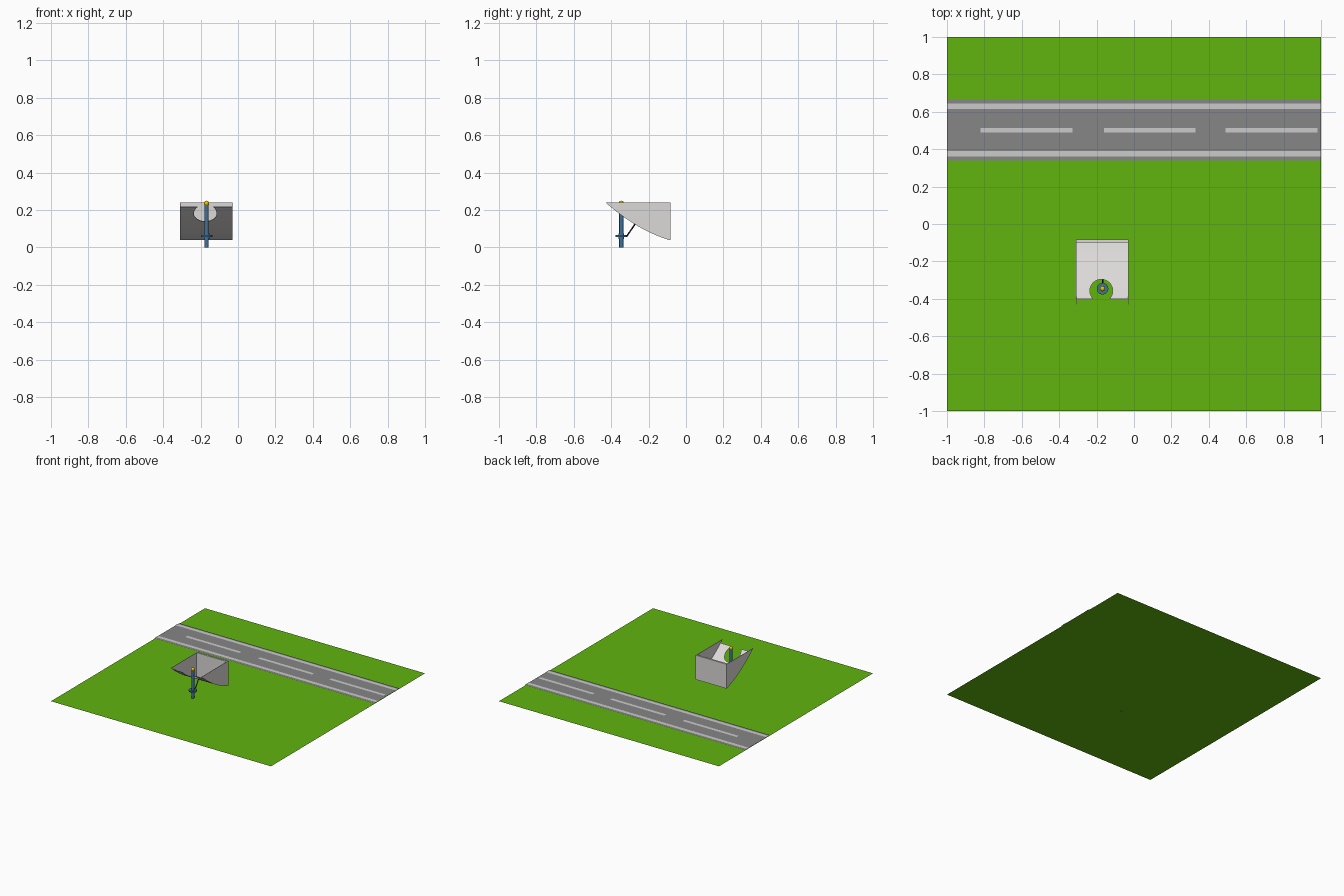
import bpy, bmesh, math
from mathutils import Vector

if "Cube" in bpy.data.objects:
    bpy.data.objects.remove(bpy.data.objects["Cube"])


def mat(name, rgb):
    m = bpy.data.materials.new(name)
    m.diffuse_color = (*rgb, 1)
    m.use_nodes = True
    m.node_tree.nodes["Principled BSDF"].inputs["Base Color"].default_value = m.diffuse_color
    return m


GREEN = mat("grass", (0.12, 0.46, 0.005))
ASPHALT = mat("asphalt", (0.24, 0.24, 0.24))
WHITE = mat("paint", (0.75, 0.73, 0.75))
PANEL = mat("panel", (0.72, 0.70, 0.69))
BLUE = mat("blue", (0.05, 0.17, 0.33))
YELLOW = mat("yellow", (0.8, 0.55, 0.0))
BLACK = mat("black", (0.02, 0.02, 0.02))


def mesh(name, verts, faces, material):
    me = bpy.data.meshes.new(name)
    me.from_pydata(verts, [], faces)
    bm = bmesh.new()
    bm.from_mesh(me)
    if len(faces) > 1:
        bmesh.ops.recalc_face_normals(bm, faces=bm.faces)
    bm.to_mesh(me)
    bm.free()
    ob = bpy.data.objects.new(name, me)
    bpy.context.collection.objects.link(ob)
    if material:
        me.materials.append(material)
    return ob


def flat(name, x0, x1, y0, y1, z, material):
    return mesh(name, [(x0, y0, z), (x1, y0, z), (x1, y1, z), (x0, y1, z)],
                [(0, 1, 2, 3)], material)


def extrude_x(name, profile, x0, x1, material):
    """Solid from a closed (y, z) profile, extruded along x."""
    n = len(profile)
    verts = [(x, y, z) for x in (x0, x1) for y, z in profile]
    faces = [tuple(range(n)), tuple(range(n, 2 * n))]
    faces += [(i, (i + 1) % n, n + (i + 1) % n, n + i) for i in range(n)]
    return mesh(name, verts, faces, material)


def rod(name, a, b, r, material, sides=24):
    a, b = Vector(a), Vector(b)
    bpy.ops.mesh.primitive_cylinder_add(vertices=sides, radius=r, depth=(b - a).length,
                                        location=(a + b) / 2)
    ob = bpy.context.object
    ob.name = name
    ob.rotation_euler = (b - a).to_track_quat('Z', 'Y').to_euler()
    if material:
        ob.data.materials.append(material)
    bpy.ops.object.shade_smooth_by_angle(angle=math.radians(40))
    return ob


# Grass and road, layered as thin sheets
flat("grass", -1, 1, -1, 1, 0, GREEN)
flat("road", -1, 1, 0.34, 0.665, 0.005, ASPHALT)
for i, y in enumerate((0.376, 0.63)):
    flat(f"road_edge_line_{i}", -1, 1, y - 0.014, y + 0.014, 0.007, WHITE)
for i, x in enumerate((-0.82, -0.16, 0.49)):
    flat(f"road_dash_{i}", x, x + 0.49, 0.488, 0.514, 0.007, WHITE)

# Scoop-shaped ramp: curved lower edge shared by floor and side panels
X0, X1, YF, YB, TOP, BOT = -0.31, -0.03, -0.43, -0.09, 0.24, 0.04


def curve_z(y):
    t = (y - YF) / (YB - YF)
    return TOP - (TOP - BOT) * t - 0.096 * t * (1 - t)


def curve(y0, n=20):
    ys = [y0 + (YB - y0) * i / n for i in range(n + 1)]
    return [(y, curve_z(y)) for y in ys]


T = 0.003
side = curve(YF) + [(YB, TOP)]
extrude_x("side_panel_left", side, X0, X0 + T, PANEL)
extrude_x("side_panel_right", side, X1 - T, X1, PANEL)
extrude_x("back_panel", [(-0.098, BOT), (-0.083, BOT), (-0.083, TOP), (-0.098, TOP)],
          X0, X1, PANEL)

low = curve(-0.402)
floor = extrude_x("curved_floor", low + [(y, z + T) for y, z in reversed(low)],
                  X0 + T / 2, X1 - T / 2, PANEL)

# Round notch in the floor around the post
PX, PY = -0.168, -0.346
cutter = rod("notch_cutter", (-0.175, -0.357, 0), (-0.175, -0.357, 0.4), 0.061, None, 48)
cutter.hide_render = True
mod = floor.modifiers.new("notch", 'BOOLEAN')
mod.operation = 'DIFFERENCE'
mod.solver = 'EXACT'
mod.object = cutter
bpy.context.view_layer.objects.active = floor
bpy.ops.object.modifier_apply(modifier="notch")
bpy.data.objects.remove(cutter)

# Post with collar, flange, brace and ball on top
rod("post", (PX, PY, 0), (PX, PY, 0.23), 0.011, BLUE)
rod("post_collar", (PX, PY, 0.046), (PX, PY, 0.074), 0.015, BLUE)
rod("post_flange", (PX, PY, 0.056), (PX, PY, 0.068), 0.031, BLUE)
rod("brace", (PX, -0.318, 0.058), (PX, -0.272, 0.126), 0.004, BLACK, 12)
bpy.ops.mesh.primitive_uv_sphere_add(segments=24, ring_count=12, radius=0.014,
                                     location=(PX, PY, 0.236))
ball = bpy.context.object
ball.name = "post_ball"
ball.data.materials.append(YELLOW)
bpy.ops.object.shade_smooth_by_angle(angle=math.radians(40))
